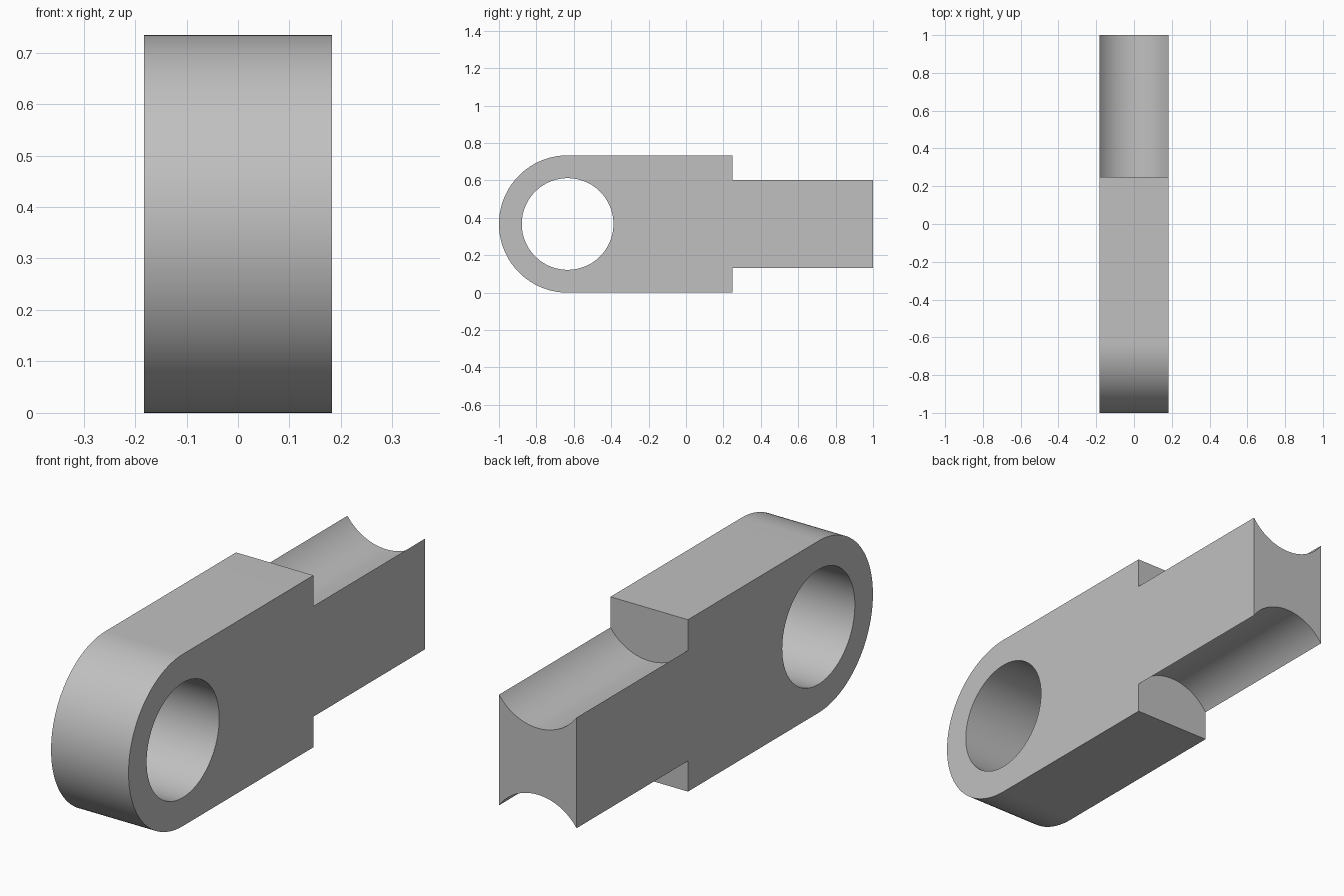
import bpy
import bmesh
from math import pi, sin, cos, radians
from mathutils import Matrix

if "Cube" in bpy.data.objects:
    bpy.data.objects.remove(bpy.data.objects["Cube"], do_unlink=True)

HALF_W = 0.183         # half thickness along x
R = 0.367              # rounded end radius, half the height
EYE_Y = -1 + R         # centre of the rounded end and its hole
HOLE_R = 0.245
SHOULDER_Y = 0.248     # where the grooved neck begins
GROOVE_R = 0.225

steel = bpy.data.materials.new("plain grey")
steel.use_nodes = True
grey = (0.53, 0.53, 0.53, 1)
steel.diffuse_color = grey
steel.node_tree.nodes["Principled BSDF"].inputs["Base Color"].default_value = grey


def make_object(name, bm):
    bmesh.ops.recalc_face_normals(bm, faces=bm.faces[:])
    mesh = bpy.data.meshes.new(name)
    bm.to_mesh(mesh)
    bm.free()
    mesh.materials.append(steel)
    obj = bpy.data.objects.new(name, mesh)
    bpy.context.collection.objects.link(obj)
    return obj


def cylinder(name, radius, length, axis, centre):
    bm = bmesh.new()
    turn = Matrix.Rotation(pi / 2, 4, axis)
    bmesh.ops.create_cone(bm, cap_ends=True, segments=128, radius1=radius,
                          radius2=radius, depth=length,
                          matrix=Matrix.Translation(centre) @ turn)
    return make_object(name, bm)


def cut(target, cutter):
    cutter.hide_render = True
    mod = target.modifiers.new("cut", "BOOLEAN")
    mod.operation = "DIFFERENCE"
    mod.solver = "EXACT"
    mod.object = cutter
    bpy.context.view_layer.objects.active = target
    bpy.ops.object.modifier_apply(modifier=mod.name)
    bpy.data.objects.remove(cutter, do_unlink=True)


# Link body: long bar with one fully rounded end, extruded across x
STEPS = 64
outline = [(1, 0), (1, 2 * R)]
for i in range(STEPS + 1):
    a = pi / 2 + pi * i / STEPS
    outline.append((EYE_Y + R * cos(a), R + R * sin(a)))
bm = bmesh.new()
side = bm.faces.new([bm.verts.new((-HALF_W, y, z)) for y, z in outline])
extruded = bmesh.ops.extrude_face_region(bm, geom=[side])["geom"]
bmesh.ops.translate(bm, vec=(2 * HALF_W, 0, 0),
                    verts=[v for v in extruded if isinstance(v, bmesh.types.BMVert)])
body = make_object("link_body", bm)

# Round eye hole through the thickness
cut(body, cylinder("eye_cutter", HOLE_R, 1, "Y", (0, EYE_Y, R)))

# Concave grooves along the top and bottom of the neck
for z in (0, 2 * R):
    cut(body, cylinder("groove_cutter", GROOVE_R, 1, "X", (0, SHOULDER_Y + 0.5, z)))

# Smooth curved walls, crisp edges
bpy.ops.object.select_all(action="DESELECT")
body.select_set(True)
bpy.context.view_layer.objects.active = body
bpy.ops.object.shade_smooth_by_angle(angle=radians(30))
